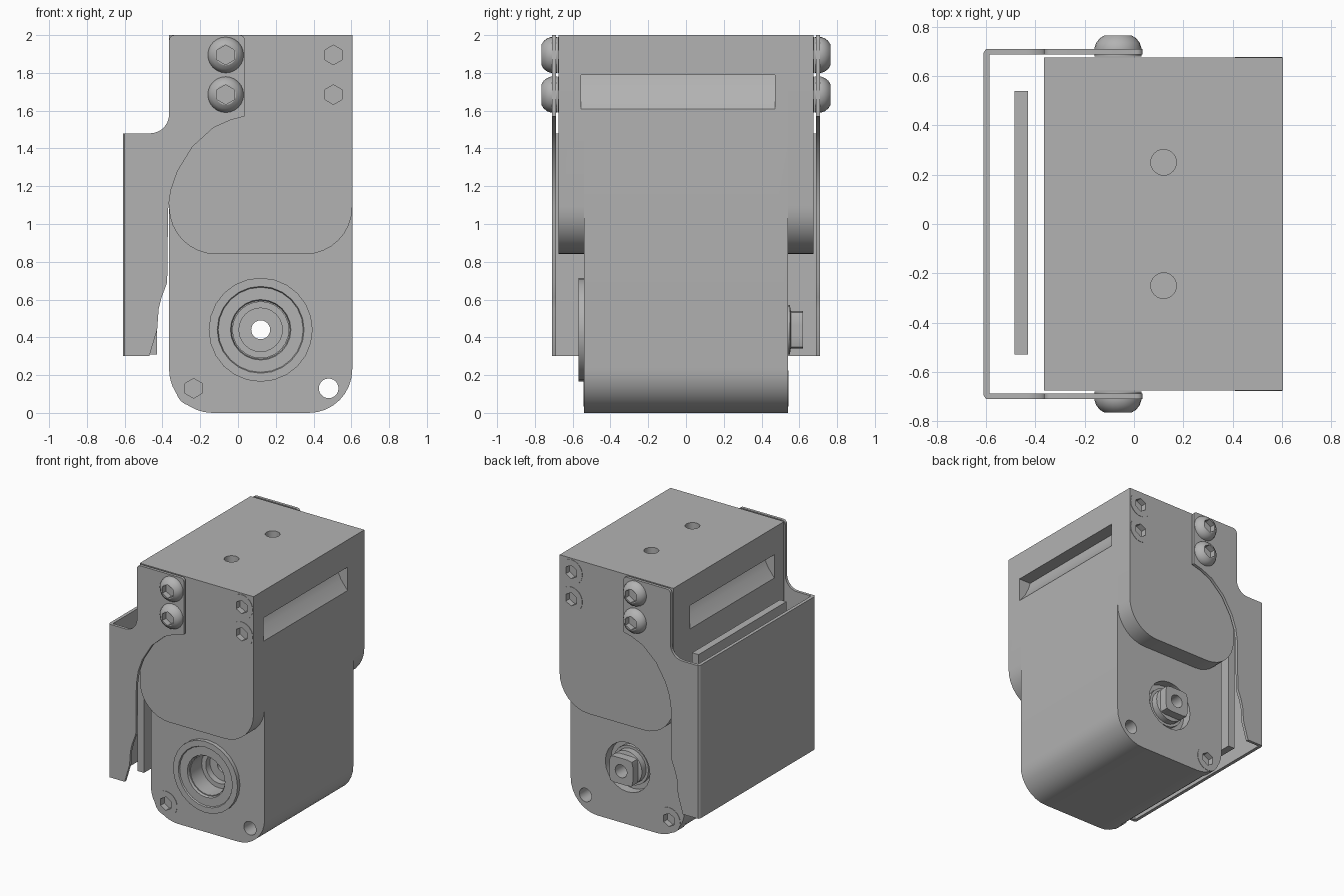
import bpy, bmesh
from math import sin, cos, pi, radians

if "Cube" in bpy.data.objects:
    bpy.data.objects.remove(bpy.data.objects["Cube"], do_unlink=True)

grey = bpy.data.materials.new("plain grey")
grey.use_nodes = True
grey.diffuse_color = (0.45, 0.45, 0.45, 1)
grey.node_tree.nodes["Principled BSDF"].inputs["Base Color"].default_value = (0.45, 0.45, 0.45, 1)

SIDES = 24
LEFT, RIGHT, TOP = -0.365, 0.605, 2.0
BODY_Y, CHEEK_Y, PLATE_Y = 0.54, 0.675, 0.71
BORE = (0.12, 0.44)


def finish(name, bm):
    bmesh.ops.recalc_face_normals(bm, faces=bm.faces)
    mesh = bpy.data.meshes.new(name)
    bm.to_mesh(mesh)
    bm.free()
    mesh.materials.append(grey)
    ob = bpy.data.objects.new(name, mesh)
    bpy.context.collection.objects.link(ob)
    return ob


def arc(cx, cz, r, a0, a1, n=8):
    angles = [radians(a0 + (a1 - a0) * i / n) for i in range(n + 1)]
    return [(cx + r * cos(a), cz + r * sin(a)) for a in angles]


def prism(name, points, lo, hi, axis="y"):
    """Extrude a profile: x,z points along y, or x,y points along z."""
    bm = bmesh.new()
    place = (lambda p, d: (p[0], d, p[1])) if axis == "y" else (lambda p, d: (p[0], p[1], d))
    a, b = ([bm.verts.new(place(p, d)) for p in points] for d in (lo, hi))
    bm.faces.new(a)
    bm.faces.new(b)
    for i in range(len(a)):
        j = (i + 1) % len(a)
        bm.faces.new((a[i], a[j], b[j], b[i]))
    return finish(name, bm)


def turned(name, centre, rings, closed=False):
    """Rings of (radius, y, sides, corner limit) about a y axis; sides 0 is round."""
    bm = bmesh.new()
    loops = []
    for r, y, n, limit in [(*ring, 0, 1)[:4] if len(ring) == 2 else ring for ring in rings]:
        loop = []
        for i in range(SIDES):
            t = 2 * pi * i / SIDES
            rad = r
            if n:
                off = (t + pi / n) % (2 * pi / n) - pi / n
                rad = min(r / cos(off), limit)
            loop.append(bm.verts.new((centre[0] + rad * cos(t), y, centre[1] + rad * sin(t))))
        loops.append(loop)
    pairs = list(zip(loops, loops[1:]))
    if closed:
        pairs.append((loops[-1], loops[0]))
    else:
        bm.faces.new(loops[0])
        bm.faces.new(loops[-1])
    for a, b in pairs:
        for i in range(SIDES):
            j = (i + 1) % SIDES
            bm.faces.new((a[i], a[j], b[j], b[i]))
    return finish(name, bm)


def cut(targets, cutter):
    for ob in targets:
        mod = ob.modifiers.new("cut", "BOOLEAN")
        mod.operation, mod.solver, mod.object = "DIFFERENCE", "EXACT", cutter
        bpy.context.view_layer.objects.active = ob
        bpy.ops.object.modifier_apply(modifier=mod.name)
    bpy.data.objects.remove(cutter, do_unlink=True)


def block(bottom, r):
    """Outline with square top corners and round bottom corners."""
    return ([(RIGHT, TOP), (LEFT, TOP)] + arc(LEFT + r, bottom + r, r, 180, 270)
            + arc(RIGHT - r, bottom + r, r, 270, 360))


# Main body and the wider upper cheeks
body = prism("body", block(0, 0.23), -BODY_Y, BODY_Y)
front_cheek = prism("front_cheek", block(0.84, 0.25), -CHEEK_Y, -BODY_Y)
back_cheek = prism("back_cheek", block(0.84, 0.25), BODY_Y, CHEEK_Y)
shell = [body, front_cheek, back_cheek]

# Scooped slots in both side faces
for wall, d in ((RIGHT, -1), (LEFT, 1)):
    scoop = [(wall - d * 0.05, 1.79), (wall + d * 0.1, 1.79), (wall + d * 0.085, 1.74),
             (wall + d * 0.055, 1.68), (wall, 1.61), (wall - d * 0.05, 1.61)]
    cut([body, front_cheek], prism("slot_cutter", scoop, -0.555, 0.47))

# Top mounting holes
for y in (-0.25, 0.25):
    cut([body], prism("top_hole_cutter", arc(0.12, y, 0.052, 0, 345, 23), 1.85, 2.1, "z"))

# Through bore, back counterbore and corner hole
cut([body], turned("bore_cutter", BORE, [(0.15, -0.7), (0.15, 0.7)]))
cut([body], turned("counterbore_cutter", BORE, [(0.19, 0.47), (0.19, 0.7)]))
cut([body], turned("corner_hole_cutter", (0.48, 0.13), [(0.052, -0.7), (0.052, 0.7)]))


def socket(y, s):
    return [(0.045, y, 6, 1), (0.045, y - s * 0.045, 6, 1)]


# Screws on the front and back
for s, side in ((-1, "front"), (1, "back")):
    cheek = front_cheek if s < 0 else back_cheek
    flush = [("upper_flush_screw", (0.505, 1.895), cheek, CHEEK_Y),
             ("lower_flush_screw", (0.505, 1.685), cheek, CHEEK_Y),
             ("corner_screw", (-0.235, 0.13), body, BODY_Y)]
    for name, c, part, y in flush:
        cut([part], turned("screw_cutter", c, [(0.09, s * (y - 0.07)), (0.09, s * (y + 0.1))]))
        turned(f"{side}_{name}", c, [(0.095, s * (y - 0.08)), (0.095, s * (y + 0.003))]
               + socket(s * (y + 0.003), s))
    for z in (1.895, 1.685):
        dome = [(0.095, s * 0.68), (0.095, s * 0.715), (0.088, s * 0.735),
                (0.074, s * 0.753), (0.055, s * 0.765)]
        turned(f"{side}_dome_screw", (-0.065, z), dome + socket(s * 0.765, s))

# Front bearing with stepped bore
turned("front_bearing", BORE, [
    (0.275, -0.54), (0.275, -0.57), (0.23, -0.57), (0.225, -0.56), (0.16, -0.56),
    (0.155, -0.54), (0.148, -0.54), (0.148, -0.45), (0.15, -0.45), (0.15, -0.54)], True)

# Hollow shaft with a squared output end
turned("output_shaft", BORE, [
    (0.05, -0.35), (0.115, -0.35), (0.115, -0.4), (0.15, -0.4), (0.15, 0.5), (0.13, 0.5),
    (0.13, 0.55), (0.1, 0.555, 4, 0.13), (0.1, 0.62, 4, 0.13), (0.05, 0.62)], True)

# Sheet bracket: rear wall with folded corners
prism("bracket_wall", [(-0.585, -PLATE_Y), (-0.6, -PLATE_Y), (-0.61, -0.695), (-0.61, 0.695),
                       (-0.6, PLATE_Y), (-0.585, PLATE_Y)], 0.3, 1.48, "z")

# Sheet bracket: shaped side arms
arm = ([(-0.585, 0.3), (-0.585, 1.48)] + arc(-0.465, 1.58, 0.1, 270, 360)
       + arc(-0.335, 1.97, 0.03, 180, 90, 4) + arc(0.01, 1.975, 0.025, 90, 0, 4)
       + [(0.035, 1.57), (-0.04, 1.55), (-0.13, 1.51), (-0.24, 1.41), (-0.32, 1.28),
          (-0.355, 1.18), (-0.37, 1.08), (-0.375, 0.69), (-0.405, 0.61), (-0.42, 0.55),
          (-0.428, 0.44), (-0.47, 0.3)])
for s, side in ((-1, "front"), (1, "back")):
    prism(f"{side}_bracket_arm", arm, s * 0.688, s * PLATE_Y)

# Loose bar between bracket and body
prism("inner_bar", [(-0.485, -0.53), (-0.43, -0.53), (-0.43, 0.54), (-0.485, 0.54)], 0.31, 1.47, "z")

# Smooth the rounded surfaces
for ob in bpy.context.scene.objects:
    ob.select_set(ob.type == "MESH")
bpy.context.view_layer.objects.active = body
bpy.ops.object.shade_smooth_by_angle(angle=radians(30))
